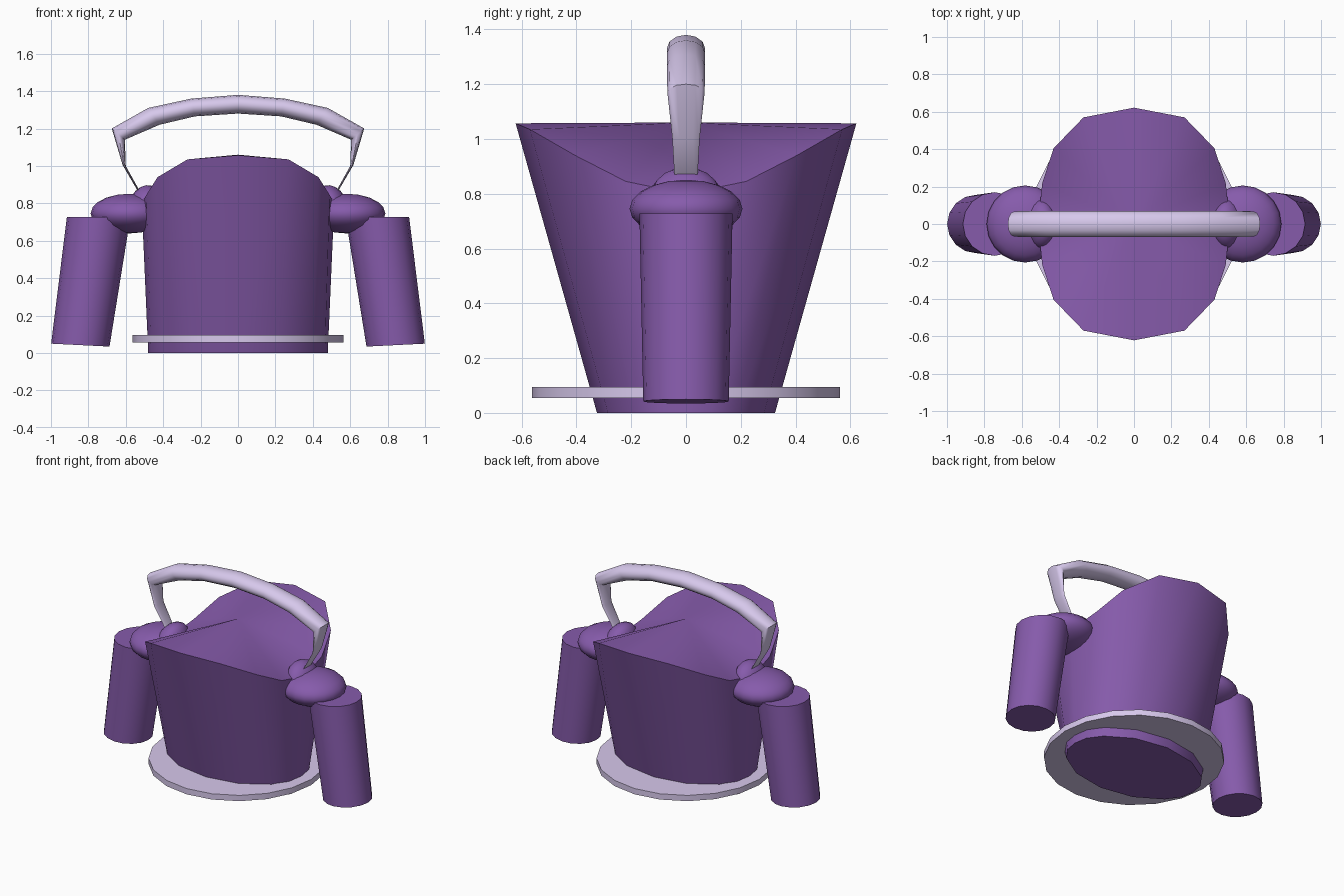
import bpy, math
from mathutils import Vector

if "Cube" in bpy.data.objects:
    bpy.data.objects.remove(bpy.data.objects["Cube"])

def material(name, rgb):
    m = bpy.data.materials.new(name)
    m.diffuse_color = (*rgb, 1)
    m.use_nodes = True
    m.node_tree.nodes["Principled BSDF"].inputs["Base Color"].default_value = m.diffuse_color
    return m

PURPLE = material("purple", (0.24, 0.105, 0.41))
LAVENDER = material("lavender", (0.68, 0.58, 0.84))

def finish(ob, name, mat, angle=40):
    ob.name = name
    ob.data.materials.append(mat)
    bpy.ops.object.select_all(action='DESELECT')
    ob.select_set(True)
    bpy.context.view_layer.objects.active = ob
    bpy.ops.object.shade_smooth_by_angle(angle=math.radians(angle))
    return ob

def loft(name, rings, mat, top_centre=None, angle=40):
    """Skin a list of equal-length closed rings and cap both ends."""
    n = len(rings[0])
    verts = [p for r in rings for p in r]
    faces = [(k*n + i, k*n + (i+1) % n, (k+1)*n + (i+1) % n, (k+1)*n + i)
             for k in range(len(rings) - 1) for i in range(n)]
    faces.append(tuple(range(n))[::-1])
    last = (len(rings) - 1) * n
    if top_centre:
        verts.append(top_centre)
        faces += [(last + i, last + (i+1) % n, len(verts) - 1) for i in range(n)]
    else:
        faces.append(tuple(range(last, last + n)))
    me = bpy.data.meshes.new(name)
    me.from_pydata(verts, [], faces)
    ob = bpy.data.objects.new(name, me)
    bpy.context.collection.objects.link(ob)
    bpy.context.view_layer.objects.active = ob
    ob.select_set(True)
    bpy.ops.object.mode_set(mode='EDIT')
    bpy.ops.mesh.select_all(action='SELECT')
    bpy.ops.mesh.normals_make_consistent(inside=False)
    bpy.ops.object.mode_set(mode='OBJECT')
    return finish(ob, name, mat, angle)

def full_ring(quarter):
    """Mirror a quarter outline (from +x axis to +y axis) to a closed ring."""
    half = quarter + [(-x, y, z) for x, y, z in quarter[-2::-1]]
    return half + [(x, -y, z) for x, y, z in half[-2:0:-1]]

# Body: oval base flaring to a saddle-shaped rim, with an arched top
base = [(.48, 0, 0), (.465, .09, 0), (.40, .18, 0), (.23, .285, 0), (0, .325, 0)]
rim = [(.515, 0, .80), (.49, .22, .845), (.43, .405, .94), (.27, .57, 1.035), (0, .622, 1.057)]
loft("body", [full_ring(base), full_ring(rim)], PURPLE, (0, 0, 1.06), 38)

# Flat ring plate around the base
bpy.ops.mesh.primitive_cylinder_add(vertices=20, radius=.563, depth=.04, location=(0, 0, .075))
finish(bpy.context.object, "base_plate", LAVENDER)

def ellipsoid(name, loc, scale, tilt=0):
    bpy.ops.mesh.primitive_uv_sphere_add(segments=20, ring_count=10, radius=1,
                                         location=loc, rotation=(0, tilt, 0))
    bpy.context.object.scale = scale
    finish(bpy.context.object, name, PURPLE)

def circle(cx, cz, r, slope, n=16):
    return [(cx + r*math.cos(a), r*math.sin(a), cz + slope*r*math.cos(a))
            for a in (2*math.pi*i/n for i in range(n))]

# Shoulders, handle sockets and hanging arms on both sides
for s, side in ((1, "right"), (-1, "left")):
    ellipsoid(f"shoulder_{side}", (s*.582, 0, .745), (.206, .206, .106))
    ellipsoid(f"handle_socket_{side}", (s*.50, 0, .775), (.09, .135, .125), -s*.3)
    loft(f"arm_{side}", [circle(s*.843, .042, .156, s*.05), circle(s*.745, .727, .17, 0)], PURPLE)

# Handle: oval section swept over the top, thinning to straps at the ends
half = [((0, 1.38), (0, 1.28), .07), ((.25, 1.36), (.23, 1.265), .07),
        ((.48, 1.31), (.42, 1.22), .07), ((.675, 1.20), (.605, 1.14), .068),
        ((.617, 1.005), (.600, 1.00), .05), ((.515, .83), (.50, .82), .04)]
stations = [((-o[0], o[1]), (-i[0], i[1]), w) for o, i, w in half[:0:-1]] + half
rings = []
for o, i, w in stations:
    o, i = Vector((o[0], 0, o[1])), Vector((i[0], 0, i[1]))
    mid, d = (o + i) / 2, (o - i) / 2
    rings.append([tuple(mid + d*math.cos(a) + Vector((0, w*math.sin(a), 0)))
                  for a in (2*math.pi*k/12 for k in range(12))])
loft("handle", rings, LAVENDER, angle=45)
